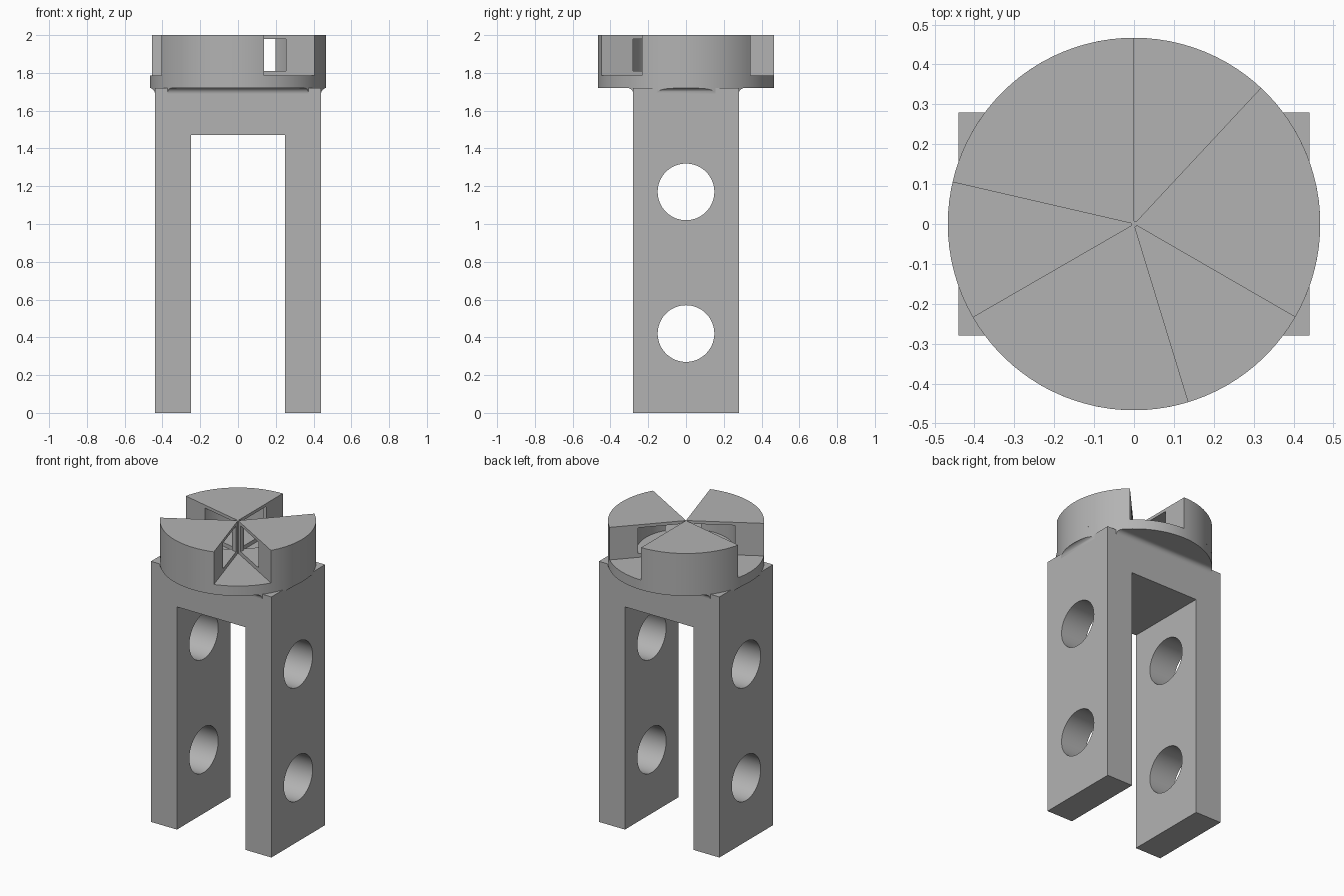
import bpy
import bmesh
from math import cos, sin, pi, radians
from mathutils import Matrix

if "Cube" in bpy.data.objects:
    bpy.data.objects.remove(bpy.data.objects["Cube"], do_unlink=True)

grey = bpy.data.materials.new("plain grey")
grey.use_nodes = True
GREY = (0.45, 0.45, 0.45, 1)
grey.diffuse_color = GREY
grey.node_tree.nodes["Principled BSDF"].inputs["Base Color"].default_value = GREY

DISC_R, BLOCK_X, BLOCK_Y = 0.467, 0.44, 0.28
DISC_LOW, DISC_TOP, TOP = 1.72, 1.785, 2.0


def finish(name, bm):
    bmesh.ops.recalc_face_normals(bm, faces=bm.faces)
    mesh = bpy.data.meshes.new(name)
    bm.to_mesh(mesh)
    bm.free()
    mesh.materials.append(grey)
    obj = bpy.data.objects.new(name, mesh)
    bpy.context.collection.objects.link(obj)
    return obj


def loft(name, rings):
    """Solid through a stack of equal-length rings of points."""
    bm = bmesh.new()
    loops = [[bm.verts.new(p) for p in ring] for ring in rings]
    n = len(loops[0])
    for a, b in zip(loops, loops[1:]):
        for i in range(n):
            j = (i + 1) % n
            bm.faces.new((a[i], a[j], b[j], b[i]))
    bm.faces.new(loops[0][::-1])
    bm.faces.new(loops[-1])
    return finish(name, bm)


def prism(name, outline, low, high):
    return loft(name, [[(x, y, z) for x, y in outline] for z in (low, high)])


def rect(x, y):
    return [(-x, -y), (x, -y), (x, y), (-x, y)]


def circle(r, n=96):
    return [(r * cos(2 * pi * i / n), r * sin(2 * pi * i / n)) for i in range(n)]


def sector(r, start, end, n=24):
    angles = [radians(start + (end - start) * i / n) for i in range(n + 1)]
    return [(0, 0)] + [(r * cos(a), r * sin(a)) for a in angles]


def select(obj):
    bpy.ops.object.select_all(action='DESELECT')
    obj.select_set(True)
    bpy.context.view_layer.objects.active = obj


def combine(obj, tool, operation='DIFFERENCE'):
    select(obj)
    mod = obj.modifiers.new("cut", 'BOOLEAN')
    mod.operation, mod.solver, mod.object = operation, 'EXACT', tool
    bpy.ops.object.modifier_apply(modifier=mod.name)
    bpy.data.objects.remove(tool, do_unlink=True)


def smooth(obj):
    select(obj)
    bpy.ops.object.shade_smooth_by_angle(angle=radians(30))


# Forked block: two legs joined at the top, with cross holes
fork = prism("forked_block", rect(BLOCK_X, BLOCK_Y), 0, DISC_LOW)
combine(fork, prism("slot_cutter", rect(0.25, 0.5), -0.1, 1.47))
for height in (0.42, 1.17):
    hole = prism("hole_cutter", circle(0.15, 64), -1, 1)
    hole.data.transform(Matrix.Translation((0, 0, height)) @ Matrix.Rotation(pi / 2, 4, 'Y'))
    combine(fork, hole)
smooth(fork)

# Concave fillet under the disc, trimmed to its rim
R = 0.03
rings = []
for i in range(9):
    a = pi / 2 * i / 8
    grow, z = R * (1 - cos(a)), DISC_LOW - R + R * sin(a)
    rings.append([(x, y, z) for x, y in rect(BLOCK_X + grow, BLOCK_Y + grow)])
fillet = loft("disc_fillet", rings)
combine(fillet, prism("rim_cutter", circle(DISC_R), 1.5, 1.9), 'INTERSECT')
smooth(fillet)

# Round base disc
smooth(prism("base_disc", circle(DISC_R), DISC_LOW, DISC_TOP))

# Three raised jaws, each with a curved tunnel around a slim core
for name, start in (("left", -30), ("back", 90), ("front", 210)):
    end = start + 77
    jaw = prism(name + "_jaw", sector(DISC_R, start, end), DISC_TOP, TOP)
    combine(jaw, prism("tunnel_cutter", circle(0.293), 1.81, 1.98))
    smooth(jaw)
    smooth(prism(name + "_jaw_core", sector(0.035, start, end, 8), 1.81, 1.98))

# Thin centre pin where the jaws meet
smooth(prism("centre_pin", circle(0.008, 16), DISC_TOP, TOP))
